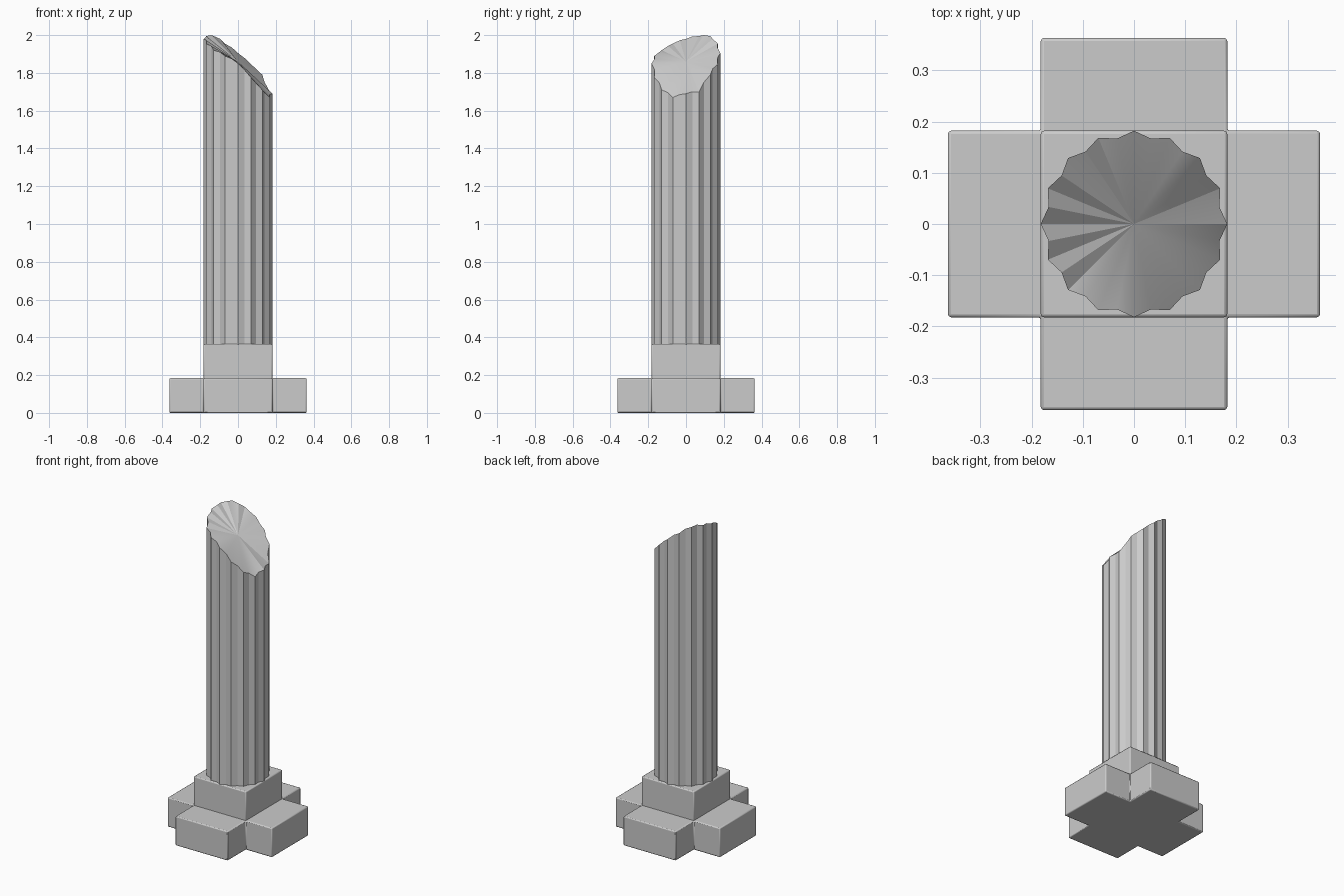
import bpy, bmesh
from math import pi, cos, sin

if "Cube" in bpy.data.objects:
    bpy.data.objects.remove(bpy.data.objects["Cube"])


def make_object(name, bm):
    bmesh.ops.recalc_face_normals(bm, faces=bm.faces[:])
    mesh = bpy.data.meshes.new(name)
    bm.to_mesh(mesh)
    bm.free()
    ob = bpy.data.objects.new(name, mesh)
    bpy.context.collection.objects.link(ob)
    return ob


def smooth(ob, angle):
    bpy.ops.object.select_all(action='DESELECT')
    ob.select_set(True)
    bpy.context.view_layer.objects.active = ob
    bpy.ops.object.shade_smooth_by_angle(angle=angle)


def block(name, outline, z0, z1):
    """Extruded outline with softly rounded edges."""
    bm = bmesh.new()
    face = bm.faces.new([bm.verts.new((x, y, z0)) for x, y in outline])
    ext = bmesh.ops.extrude_face_region(bm, geom=[face])
    top = [g for g in ext['geom'] if isinstance(g, bmesh.types.BMVert)]
    bmesh.ops.translate(bm, verts=top, vec=(0, 0, z1 - z0))
    ob = make_object(name, bm)
    bev = ob.modifiers.new("Bevel", 'BEVEL')
    bev.width = 0.006
    bev.segments = 2
    smooth(ob, pi / 6)
    return ob


R, ARM = 0.182, 0.363

# Cross-shaped foot: one arm outline turned four times
cross = []
for k in range(4):
    c, s = (1, 0, -1, 0)[k], (0, 1, 0, -1)[k]
    for x, y in ((R, -R), (ARM, -R), (ARM, R)):
        cross.append((x * c - y * s, x * s + y * c))
block("cross_base", cross, 0, 0.184)

# Square plinth
block("plinth", [(-R, -R), (R, -R), (R, R), (-R, R)], 0.178, 0.365)

# Fluted shaft: 16 ridges, broken off at a ragged slant
ridge_z = [1.69, 1.70, 1.79, 1.845, 1.905, 1.955, 1.995, 1.995,
           1.98, 1.955, 1.92, 1.89, 1.85, 1.775, 1.71, 1.67]
bm = bmesh.new()
low, high = [], []
for i in range(32):
    a = i * pi / 16
    r = R if i % 2 == 0 else 0.170
    j = i // 2
    z = ridge_z[j] if i % 2 == 0 else (ridge_z[j] + ridge_z[(j + 1) % 16]) / 2 + 0.005
    low.append(bm.verts.new((r * cos(a), r * sin(a), 0.36)))
    high.append(bm.verts.new((r * cos(a), r * sin(a), z)))
centre = bm.verts.new((0, 0, 1.86))
bm.faces.new(low[::-1])
for i in range(32):
    n = (i + 1) % 32
    bm.faces.new((low[i], low[n], high[n], high[i]))
    bm.faces.new((high[i], high[n], centre))
smooth(make_object("broken_fluted_shaft", bm), pi / 9)
